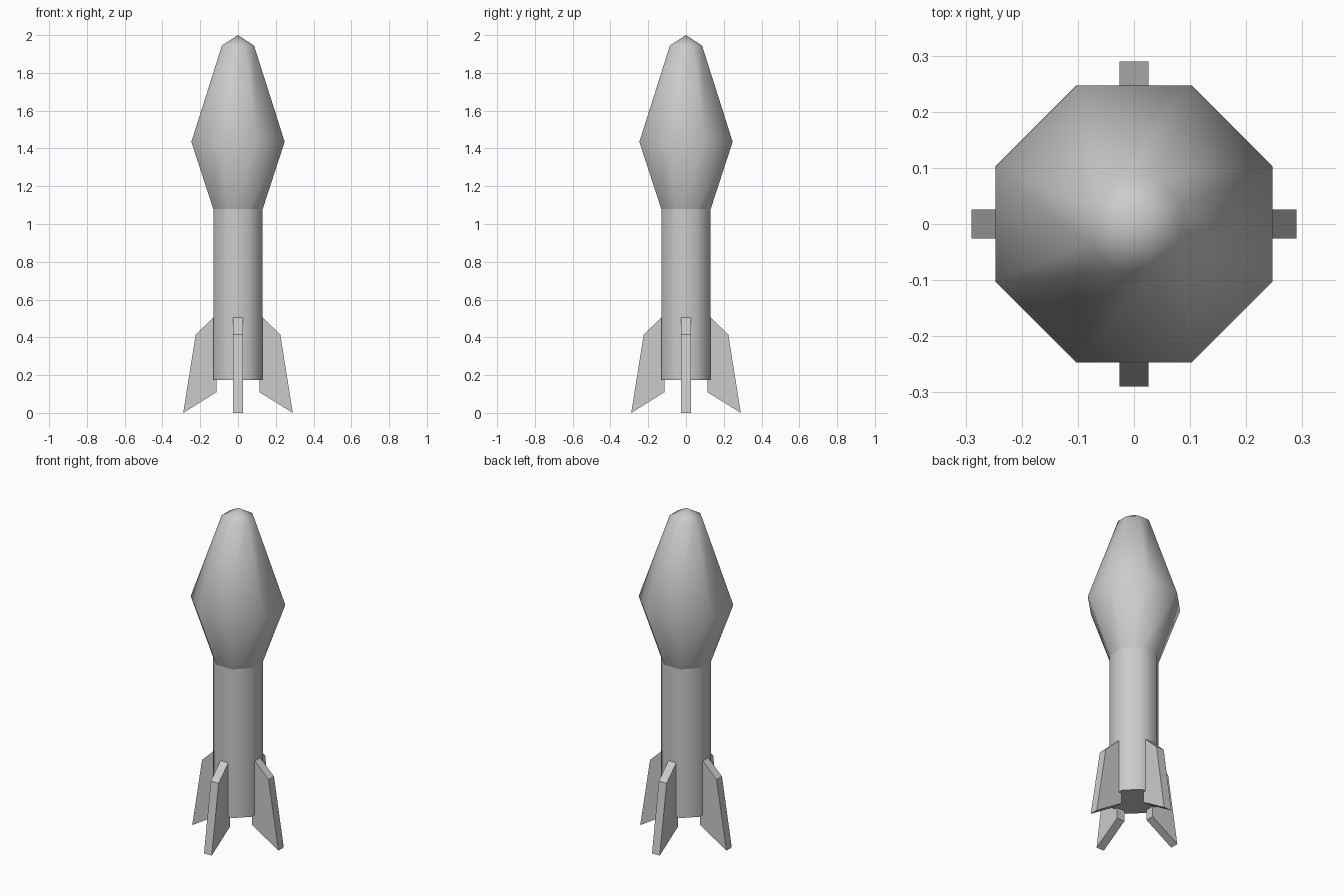
import bpy, math
from math import pi, cos, sin

if "Cube" in bpy.data.objects:
    bpy.data.objects.remove(bpy.data.objects["Cube"])

SIDES = 8


def make(name, verts, faces, smooth):
    mesh = bpy.data.meshes.new(name)
    mesh.from_pydata(verts, [], faces)
    obj = bpy.data.objects.new(name, mesh)
    bpy.context.collection.objects.link(obj)
    bpy.ops.object.select_all(action='DESELECT')
    obj.select_set(True)
    bpy.context.view_layer.objects.active = obj
    if smooth:
        bpy.ops.object.shade_smooth_by_angle(angle=math.radians(60))
    return obj


def octagon_tube(name, rings, cap_bottom=False, tip=None):
    """Stack octagons given as (apothem, z), flat sides facing the axes."""
    verts, faces = [], []
    for apothem, z in rings:
        r = apothem / cos(pi / SIDES)
        for i in range(SIDES):
            a = 2 * pi * (i + 0.5) / SIDES
            verts.append((r * cos(a), r * sin(a), z))
    for k in range(len(rings) - 1):
        for i in range(SIDES):
            j = (i + 1) % SIDES
            b = k * SIDES
            faces.append((b + i, b + j, b + SIDES + j, b + SIDES + i))
    if cap_bottom:
        faces.append(tuple(reversed(range(SIDES))))
    if tip is not None:
        verts.append((0, 0, tip))
        b = (len(rings) - 1) * SIDES
        for i in range(SIDES):
            faces.append((b + i, b + (i + 1) % SIDES, len(verts) - 1))
    return make(name, verts, faces, True)


# Body tube and pointed warhead
octagon_tube("body_tube", [(0.131, 0.175), (0.131, 1.08)], cap_bottom=True)
octagon_tube("warhead", [(0.131, 1.08), (0.247, 1.435), (0.085, 1.945)], tip=2.0)

# Four tail fins, a flat profile with thickness turned around the axis
profile = [(0.113, 0.11), (0.29, 0.0), (0.224, 0.415), (0.13, 0.505), (0.113, 0.505)]
half = 0.026
n = len(profile)
for k in range(4):
    c, s = round(cos(k * pi / 2)), round(sin(k * pi / 2))
    verts = [(x * c - y * s, x * s + y * c, z)
             for y in (-half, half) for x, z in profile]
    faces = [tuple(range(n)), tuple(reversed(range(n, 2 * n)))]
    faces += [((i + 1) % n, i, i + n, (i + 1) % n + n) for i in range(n)]
    make(f"tail_fin_{k + 1}", verts, faces, False)
